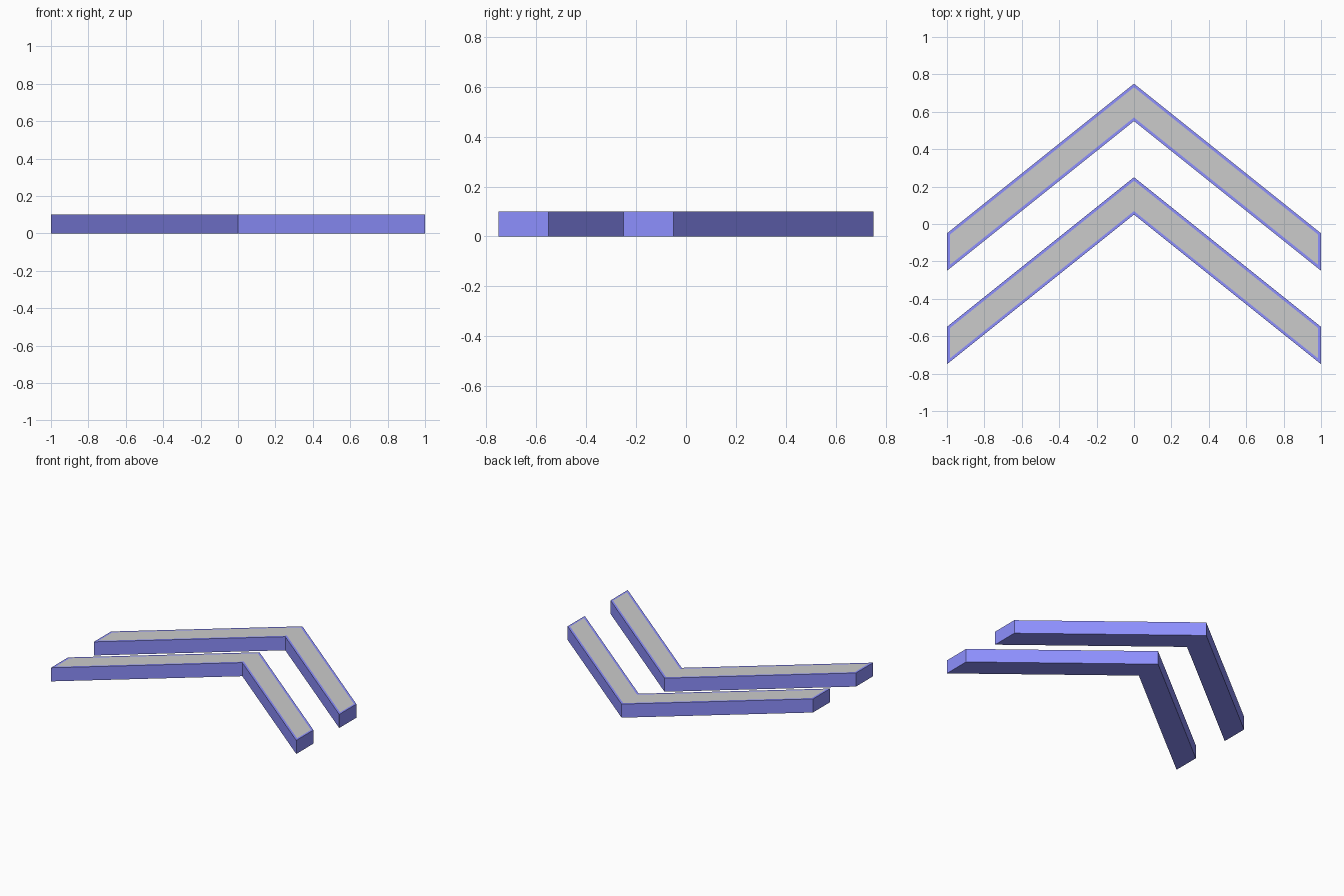
import bpy
import bmesh

if "Cube" in bpy.data.objects:
    bpy.data.objects.remove(bpy.data.objects["Cube"])


def make_material(name, colour):
    mat = bpy.data.materials.new(name)
    mat.diffuse_color = colour
    mat.use_nodes = True
    mat.node_tree.nodes["Principled BSDF"].inputs["Base Color"].default_value = mat.diffuse_color
    return mat


blue = make_material("blue_body", (0.27, 0.28, 1.0, 1.0))
grey = make_material("grey_panel", (0.8, 0.8, 0.8, 1.0))

HEIGHT = 0.1
BAND = 0.2      # width of the band along y
BORDER = 0.015  # blue rim around the grey top


def make_chevron(name, apex_y):
    end_y = apex_y - 0.8
    outline = [(-1, end_y), (-1, end_y - BAND), (0, apex_y - BAND),
               (1, end_y - BAND), (1, end_y), (0, apex_y)]
    bm = bmesh.new()
    # bottom outline extruded upwards, split at the apex into two arms
    verts = [bm.verts.new((x, y, 0)) for x, y in outline]
    base = [bm.faces.new([verts[i] for i in ids])
            for ids in ((0, 1, 2, 5), (5, 2, 3, 4))]
    result = bmesh.ops.extrude_face_region(bm, geom=base, use_keep_orig=True)
    top_verts = [g for g in result["geom"] if isinstance(g, bmesh.types.BMVert)]
    top = [g for g in result["geom"] if isinstance(g, bmesh.types.BMFace)]
    bmesh.ops.translate(bm, verts=top_verts, vec=(0, 0, HEIGHT))
    bmesh.ops.recalc_face_normals(bm, faces=bm.faces[:])
    # grey top panel, flush inside the blue rim
    bmesh.ops.inset_region(bm, faces=top, thickness=BORDER,
                           use_even_offset=True, use_boundary=True)
    for face in top:
        face.material_index = 1
    mesh = bpy.data.meshes.new(name)
    bm.to_mesh(mesh)
    bm.free()
    mesh.materials.append(blue)
    mesh.materials.append(grey)
    obj = bpy.data.objects.new(name, mesh)
    bpy.context.collection.objects.link(obj)


make_chevron("back_chevron", 0.75)
make_chevron("front_chevron", 0.25)
